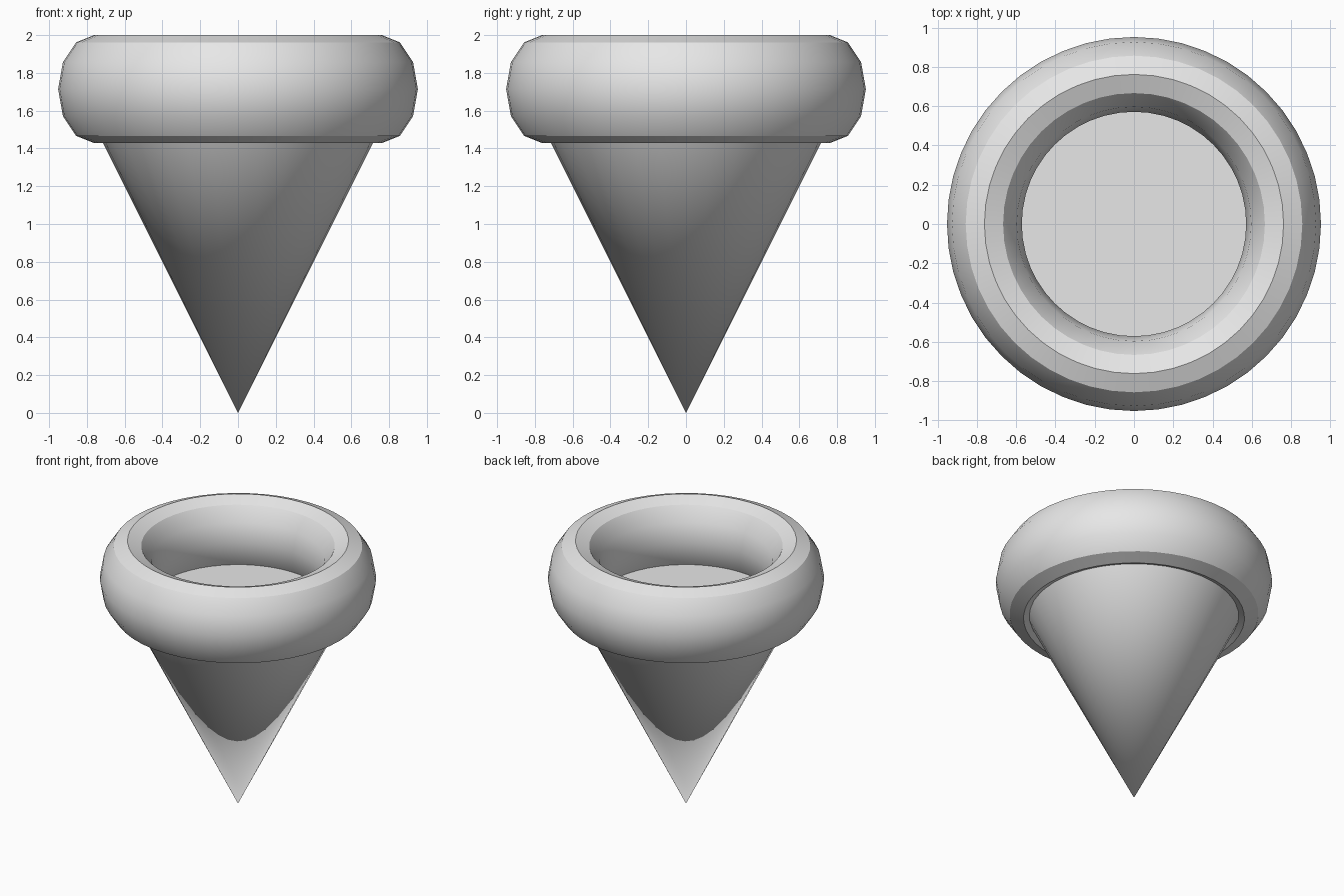
import bpy
import math

if "Cube" in bpy.data.objects:
    bpy.data.objects.remove(bpy.data.objects["Cube"])

S = 2 / 2.625  # overall scale so the height is 2

grey = bpy.data.materials.new("plain_grey")
grey.diffuse_color = (0.8, 0.8, 0.8, 1)
grey.use_nodes = True
grey.node_tree.nodes["Principled BSDF"].inputs["Base Color"].default_value = grey.diffuse_color


def finish(name):
    """Name the active object, apply its scale, colour and smooth it."""
    ob = bpy.context.object
    ob.name = name
    bpy.ops.object.transform_apply(location=False, rotation=False, scale=True)
    ob.data.materials.append(grey)
    bpy.ops.object.shade_smooth_by_angle(angle=math.radians(30))
    return ob


# Cone with its tip on the ground and a flat cap on top
bpy.ops.mesh.primitive_cone_add(vertices=32, radius1=0, radius2=S, depth=2 * S,
                                location=(0, 0, S))
finish("cone")

# Tall ring around the top of the cone
bpy.ops.mesh.primitive_torus_add(major_segments=48, minor_segments=12,
                                 major_radius=S, minor_radius=0.25 * S,
                                 location=(0, 0, 2.25 * S))
bpy.context.object.scale = (1, 1, 1.5)
finish("ring")
